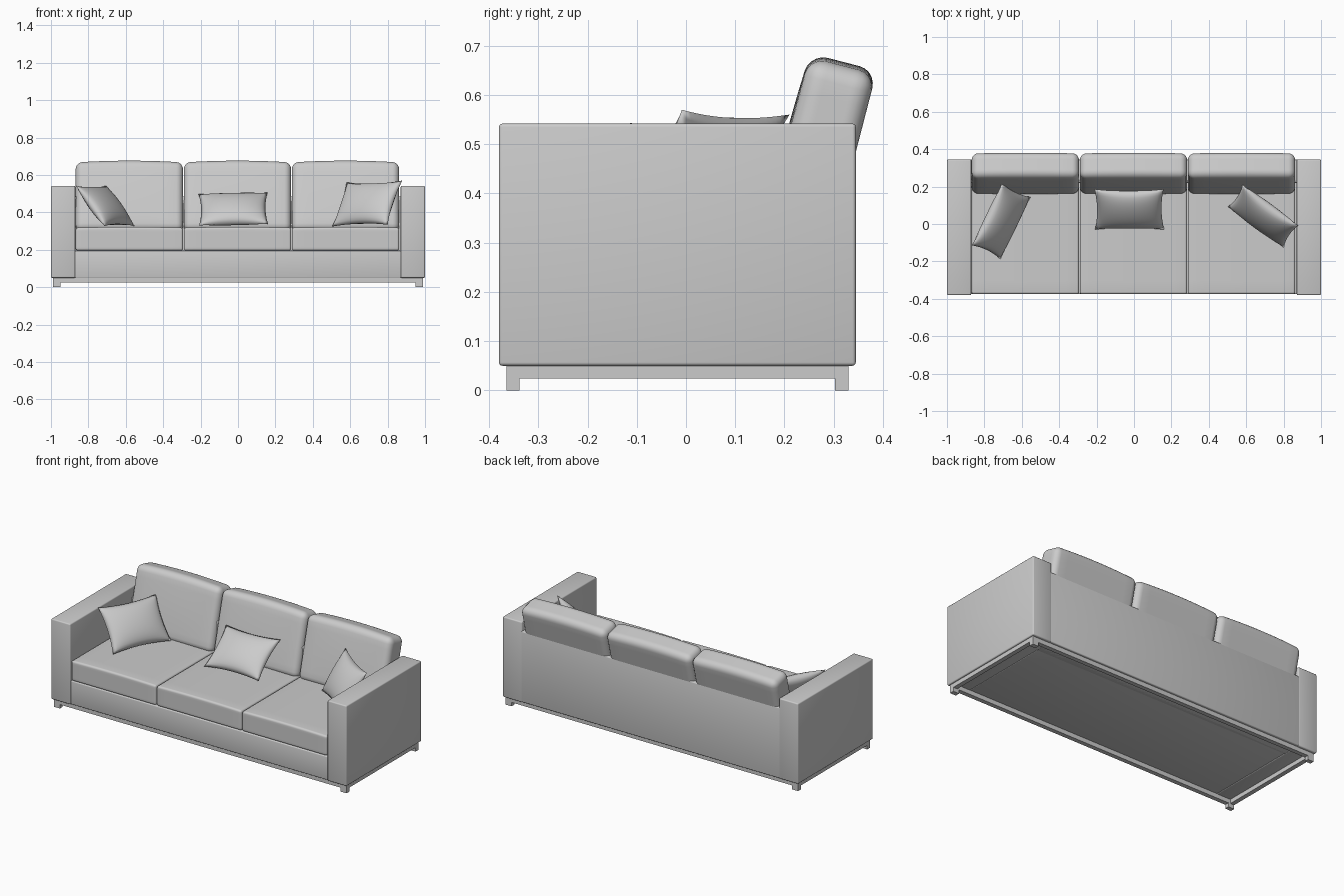
import bpy
import bmesh
from math import radians, sin, cos
from mathutils import Matrix, Vector

old = bpy.data.objects.get("Cube")
if old:
    bpy.data.objects.remove(old, do_unlink=True)

fabric = bpy.data.materials.new("grey_fabric")
fabric.use_nodes = True
fabric.diffuse_color = (0.6, 0.6, 0.6, 1)
fabric.node_tree.nodes["Principled BSDF"].inputs["Base Color"].default_value = (0.6, 0.6, 0.6, 1)


def finish(name, bm, matrix=None, smooth=True):
    """Turn a bmesh into a named, shaded object."""
    bmesh.ops.recalc_face_normals(bm, faces=bm.faces)
    mesh = bpy.data.meshes.new(name)
    bm.to_mesh(mesh)
    bm.free()
    mesh.materials.append(fabric)
    if smooth:
        mesh.shade_smooth()
        mesh.set_sharp_from_angle(angle=radians(40))
    obj = bpy.data.objects.new(name, mesh)
    if matrix:
        obj.matrix_world = matrix
    bpy.context.scene.collection.objects.link(obj)
    return obj


def rounded_box(size, radius=0.0, segments=3):
    bm = bmesh.new()
    bmesh.ops.create_cube(bm, size=1)
    bmesh.ops.scale(bm, vec=size, verts=bm.verts)
    if radius:
        bmesh.ops.bevel(bm, geom=bm.edges[:], offset=radius, segments=segments,
                        profile=0.5, affect='EDGES')
    return bm


def block(name, low, high, radius=0.0):
    low, high = Vector(low), Vector(high)
    bm = rounded_box(high - low, radius)
    return finish(name, bm, Matrix.Translation((low + high) / 2), radius > 0)


def cushion(name, size, radius, arch, puff, matrix):
    """Soft box: arched on top (z) and puffed on the front (-y)."""
    bm = rounded_box(size, radius, 5)
    long_edges = [e for e in bm.edges if e.calc_length() > radius * 1.2]
    bmesh.ops.subdivide_edges(bm, edges=long_edges, cuts=9, use_grid_fill=True)
    hx, hy, hz = (s / 2 for s in size)
    for v in bm.verts:
        x, y, z = v.co.x / hx, v.co.y / hy, v.co.z / hz
        v.co.z += arch * (1 - x * x) * max(0, z)
        v.co.y -= puff * (1 - x * x) * (1 - z * z) * max(0, -y)
    return finish(name, bm, matrix)


def pillow(name, center, across, up):
    """Throw pillow with pinched corners, spanned by two directions."""
    half_w, half_h, puff = 0.185, 0.138, 0.05
    bm = bmesh.new()
    bmesh.ops.create_grid(bm, x_segments=24, y_segments=18, size=1)
    for v in bm.verts:
        u, w = v.co.x, v.co.y
        swell = max(0, (1 - u * u) * (1 - w * w))
        v.co = (half_w * u * (1 - 0.07 * (1 - w * w) * u * u),
                half_h * w * (1 - 0.10 * (1 - u * u) * w * w),
                puff * swell ** 0.55)
    x = Vector(across).normalized()
    z = x.cross(Vector(up)).normalized()
    y = z.cross(x)
    matrix = Matrix((x, y, z)).transposed().to_4x4()
    matrix.translation = center
    obj = finish(name, bm, matrix)
    mirror = obj.modifiers.new("both_faces", 'MIRROR')
    mirror.use_axis = (False, False, True)
    return obj


# Arms, base and back panel
for side, s in (("left", 1), ("right", -1)):
    xs = sorted((s * 0.87, s * 1.0))
    block(side + "_arm", (xs[0], -0.38, 0.05), (xs[1], 0.345, 0.542), 0.007)
block("seat_base", (-0.872, -0.375, 0.051), (0.872, 0.3, 0.195), 0.005)
block("back_panel", (-0.88, 0.22, 0.051), (0.88, 0.344, 0.485), 0.006)

# Plinth rails and corner feet
X, FRONT, BACK, T = 0.99, -0.365, 0.33, 0.027
for name, y in (("front", FRONT), ("back", BACK - T)):
    block(name + "_rail", (-X, y, 0.024), (X, y + T, 0.052))
    for side, x in (("left", X - 0.04), ("right", -X)):
        block(f"{name}_{side}_foot", (x, y, 0), (x + 0.04, y + T, 0.051))
for side, x in (("left", X - T), ("right", -X)):
    block(side + "_rail", (x, FRONT, 0.0245), (x + T, BACK, 0.052))

# Seat and back cushions
tilt = Matrix.Rotation(radians(-14.5), 4, 'X')
for label, x in (("right", -0.581), ("middle", -0.003), ("left", 0.575)):
    cushion(label + "_seat_cushion", (0.574, 0.62, 0.122), 0.012, 0.004, 0.0,
            Matrix.Translation((x, -0.065, 0.257)))
    cushion(label + "_back_cushion", (0.574, 0.14, 0.38), 0.036, 0.010, 0.006,
            Matrix.Translation((x, 0.27, 0.4735)) @ tilt)

# Throw pillows
pillow("middle_pillow", (-0.025, 0.078, 0.418), (1, 0, 0.02), (0, 0.21, 0.165))
pillow("right_pillow", (-0.71, 0.015, 0.435), (0.16, 0.33, 0), (-0.16, 0.06, 0.215))
pillow("left_pillow", (0.69, 0.042, 0.447), (0.3, -0.22, 0.01), (0.075, 0.12, 0.235))
